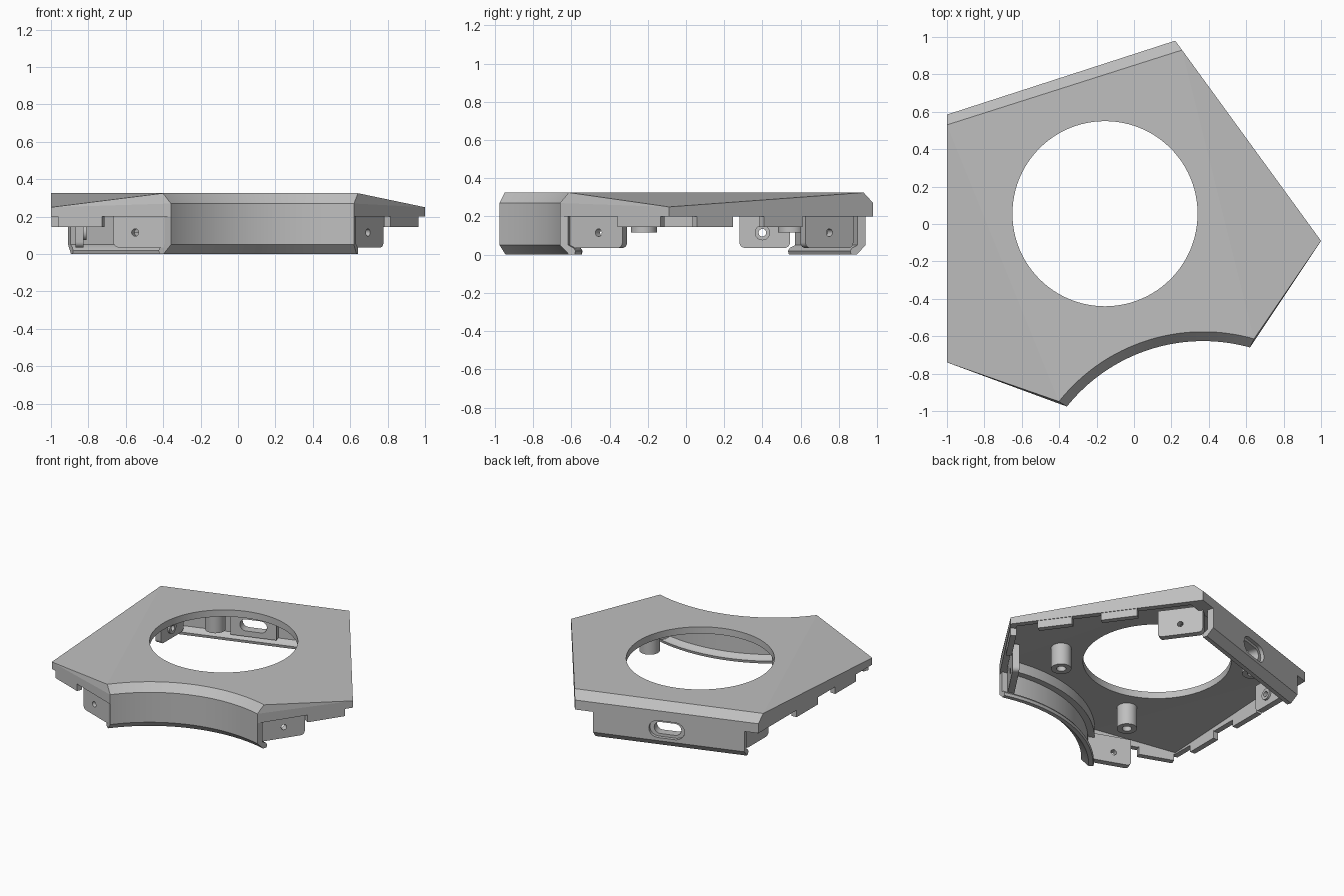
import bpy, bmesh, math
from mathutils import Vector, Matrix

cube = bpy.data.objects.get("Cube")
if cube:
    bpy.data.objects.remove(cube, do_unlink=True)

grey = bpy.data.materials.new("plain grey")
grey.use_nodes = True
GREY = (0.52, 0.52, 0.52, 1)
grey.diffuse_color = GREY
grey.node_tree.nodes["Principled BSDF"].inputs["Base Color"].default_value = GREY


def make(name, bm, angle=30):
    bmesh.ops.remove_doubles(bm, verts=bm.verts, dist=1e-5)
    bmesh.ops.recalc_face_normals(bm, faces=bm.faces)
    me = bpy.data.meshes.new(name)
    bm.to_mesh(me)
    bm.free()
    me.materials.append(grey)
    ob = bpy.data.objects.new(name, me)
    bpy.context.collection.objects.link(ob)
    smooth(ob, angle)
    return ob


def smooth(ob, angle):
    bpy.ops.object.select_all(action='DESELECT')
    ob.select_set(True)
    bpy.context.view_layer.objects.active = ob
    bpy.ops.object.shade_smooth_by_angle(angle=math.radians(angle))


def cut(ob, cutter, angle=30):
    """Subtract the cutter from ob and throw the cutter away."""
    mod = ob.modifiers.new("cut", 'BOOLEAN')
    mod.operation, mod.object = 'DIFFERENCE', cutter
    bpy.context.view_layer.objects.active = ob
    bpy.ops.object.modifier_apply(modifier=mod.name)
    bpy.data.objects.remove(cutter, do_unlink=True)
    smooth(ob, angle)


def loft(name, rings, caps, angle=30):
    """Skin closed rings of equal length; caps lists index groups for the last ring."""
    bm = bmesh.new()
    vs = [[bm.verts.new(p) for p in r] for r in rings]
    n = len(rings[0])
    for a, b in zip(vs, vs[1:]):
        for i in range(n):
            j = (i + 1) % n
            bm.faces.new((a[i], a[j], b[j], b[i]))
    bm.faces.new(vs[0])
    for c in caps:
        bm.faces.new([vs[-1][i] for i in c])
    return make(name, bm, angle)


def sweep(name, profile, frames, closed=False):
    """Carry a (depth, z) profile along frames of (origin, inward direction)."""
    bm = bmesh.new()
    vs = [[bm.verts.new((o.x + d.x * r, o.y + d.y * r, z)) for r, z in profile] for o, d in frames]
    n = len(profile)
    for a, b in zip(vs, vs[1:] + (vs[:1] if closed else [])):
        for i in range(n):
            j = (i + 1) % n
            bm.faces.new((a[i], a[j], b[j], b[i]))
    if not closed:
        bm.faces.new(vs[0])
        bm.faces.new(vs[-1])
    return make(name, bm)


def cylinder(radius, depth, centre, axis=(0, 0, 1), seg=24):
    bm = bmesh.new()
    rot = Vector((0, 0, 1)).rotation_difference(Vector(axis)).to_matrix().to_4x4()
    bmesh.ops.create_cone(bm, cap_ends=True, segments=seg, radius1=radius, radius2=radius,
                          depth=depth, matrix=Matrix.Translation(centre) @ rot)
    return make("cutter", bm)


def edge_axes(p, q):
    d = (q - p).normalized()
    return d, Vector((-d.y, d.x, 0))


def panel(name, p, q, inset, thick, s0, s1, z0, z1, rnd=0.0, hole=None):
    """Upright plate parallel to the edge p-q, with rounded lower corners."""
    d, n = edge_axes(p, q)
    pts = [(s1, z1), (s0, z1)]
    if rnd:
        for cx, start in ((s0 + rnd, 180), (s1 - rnd, 270)):
            for k in range(6):
                a = math.radians(start + 18 * k)
                pts.append((cx + rnd * math.cos(a), z0 + rnd + rnd * math.sin(a)))
    else:
        pts += [(s0, z0), (s1, z0)]
    rings = [[p + d * s + n * off + Vector((0, 0, z)) for s, z in pts] for off in (inset, inset + thick)]
    ob = loft(name, rings, [range(len(pts))])
    if hole:
        c = p + d * hole + n * inset + Vector((0, 0, 0.115))
        cut(ob, cylinder(0.02, 0.3, c, n))
    return ob


# Plan corners, counter-clockwise, and the concave front arc
E, D, C = Vector((-.36, -.975, 0)), Vector((.62, -.66, 0)), Vector((1, -.09, 0))
B, A, F = Vector((.22, .98, 0)), Vector((-1, .585, 0)), Vector((-1, -.74, 0))
O, R, N = Vector((.37, -1.56, 0)), 0.934, 40


def arc(p, q, r, z):
    a0, a1 = (math.atan2(v[1] - O.y, v[0] - O.x) for v in (p, q))
    angs = [a0 + (a1 - a0) * i / N for i in range(N + 1)]
    return [(O.x + r * math.cos(a), O.y + r * math.sin(a), z) for a in angs]


# Cover plate: folded top, chamfered front arc and back edge, hollow underneath
low = arc(E, D, R, .2) + [(v.x, v.y, .2) for v in (C, B, A, F)]
mid = arc(E, D, R, .27) + [(1, -.09, .25), (.22, .98, .27), (-1, .585, .27), (-1, -.74, .25)]
top = arc((-.4, -.95), (.64, -.62), R + .05, .325) + [
    (1, -.09, .25), (.257, .93, .325), (-1, .53, .325), (-1, -.74, .25)]
iD, iC, iB, iA, iF = N, N + 1, N + 2, N + 3, N + 4
folds = [(iD, iC, iB), (iA, iF, 0), list(range(N + 1)) + [iB, iA]]
plate = loft("cover_plate", [low, mid, top], folds, 5)

cav = arc((-.43, -.9), (.63, -.56), R + .09, .275) + [
    (.95, -.09, .21), (.24, .88, .275), (-.96, .5, .275), (-.96, -.715, .21)]
cut(plate, loft("cutter", [[(x, y, .1) for x, y, z in cav], cav], folds), 5)
cut(plate, cylinder(.495, 1, (-.155, .055, .3), seg=96), 5)

# Curved front wall and straight back wall share one profile with a small foot
wall = [(0, .2), (0, .05), (.05, 0), (.08, 0), (.085, .02), (.075, .035), (.045, .05), (.045, .2)]
frames = []
for x, y, z in arc(E, D, R, 0):
    v = Vector((x, y, 0))
    frames.append((v, (v - O).normalized()))
sweep("front_wall", wall, frames)

d, n = edge_axes(B, A)
length = (A - B).length
back = sweep("back_wall", wall, [(B + d * length * t, n) for t in (.1, .925)])


# Slot in the back wall: wide recess, narrower opening, framed on the inside
def slot_cutter(width, height, depth0, depth1):
    r, c = height / 2, B + d * length * .5
    pts = []
    for side in (1, -1):
        for k in range(9):
            a = math.radians(-90 + 180 * k / 8)
            pts.append((side * (width / 2 - r + r * math.cos(a)), .135 + side * r * math.sin(a)))
    rings = [[c + d * s + n * o + Vector((0, 0, z)) for s, z in pts] for o in (depth0, depth1)]
    return loft("cutter", rings, [range(len(pts))])


frame = panel("slot_frame", B, A, .04, .05, length * .5 - .16, length * .5 + .16, .052, .27)
cut(back, slot_cutter(.25, .125, -.1, .025))
cut(back, slot_cutter(.19, .085, -.1, .3))
cut(frame, slot_cutter(.19, .085, -.1, .3))

# Side flanges with screw holes
for name, p, q, inset, s0, s1, hole in (
        ("front_left_flange", D, C, .05, 0, .36, .21),
        ("back_left_flange", C, B, .13, .98, 1.29, 1.135),
        ("back_right_flange", A, F, .13, .04, .305, .185),
        ("front_right_flange", F, E, .015, .35, .66, .474)):
    panel(name, p, q, inset, .045, s0, s1, .035, .235, .03, hole)

# Raised ring around one screw hole
boss = cylinder(.04, .02, (-.82, .4, .115), (1, 0, 0))
boss.name = "screw_boss"
cut(boss, cylinder(.02, .2, (-.82, .4, .115), (1, 0, 0)))

# Locating tabs under the rim
for i, (p, q, s0, s1) in enumerate((
        (C, B, .185, .42), (C, B, .62, .87), (A, F, .45, .70), (A, F, .90, 1.14),
        (F, E, .04, .29), (D, C, .36, .63))):
    panel(f"rim_tab_{i + 1}", p, q, .004, .04, s0, s1, .145, .205)

# Hollow mounting posts
for i, (x, y) in enumerate(((.45, -.22), (-.4, -.55), (-.57, .55))):
    ring = [(Vector((x, y, 0)), Vector((math.cos(a), math.sin(a), 0)))
            for a in (math.tau * k / 32 for k in range(32))]
    sweep(f"post_{i + 1}", [(.032, .115), (.068, .115), (.068, .28), (.032, .28)], ring, True)
